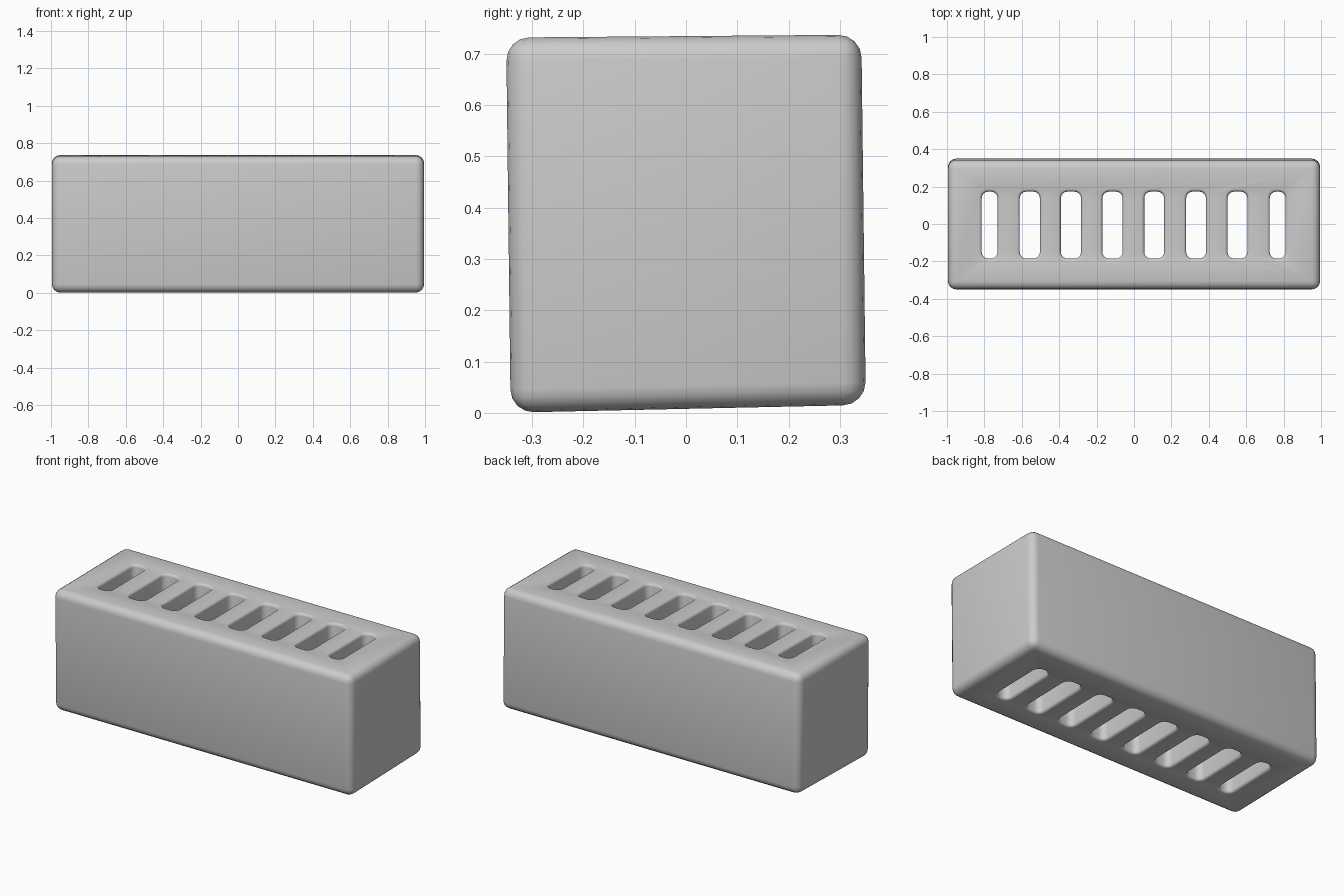
import bpy, bmesh

if "Cube" in bpy.data.objects:
    bpy.data.objects.remove(bpy.data.objects["Cube"])


def rounded_box(name, x0, x1, y0, y1, z0, z1, radius, vertical_only=False, segments=4):
    """Box from limits, with all edges or only the upright edges rounded."""
    bm = bmesh.new()
    bmesh.ops.create_cube(bm, size=1)
    for v in bm.verts:
        v.co.x = x1 if v.co.x > 0 else x0
        v.co.y = y1 if v.co.y > 0 else y0
        v.co.z = z1 if v.co.z > 0 else z0
    edges = [e for e in bm.edges if not vertical_only
             or abs(e.verts[0].co.z - e.verts[1].co.z) > 0.1]
    bmesh.ops.bevel(bm, geom=edges, offset=radius, segments=segments,
                    profile=0.5, affect='EDGES')
    mesh = bpy.data.meshes.new(name)
    bm.to_mesh(mesh)
    bm.free()
    obj = bpy.data.objects.new(name, mesh)
    bpy.context.collection.objects.link(obj)
    return obj


# Softly rounded block
block = rounded_box("slotted_block", -0.995, 0.995, -0.346, 0.346, 0.008, 0.734, 0.045)

# Slight lean and tilt of the moulded body
for v in block.data.vertices:
    x, y, z = v.co
    v.co.y = y - 0.012 * (z - 0.37)
    v.co.z = z + (0.022 * (1 - z / 0.734) + 0.008 * z / 0.734) * y

# Row of eight slots running straight through; the end ones are narrower
slots = [(-0.772, 0.085), (-0.557, 0.108), (-0.337, 0.108), (-0.115, 0.108),
         (0.108, 0.106), (0.332, 0.106), (0.553, 0.106), (0.768, 0.085)]
cutters = bpy.data.collections.new("cutters")
bpy.context.scene.collection.children.link(cutters)
for i, (x, width) in enumerate(slots):
    c = rounded_box(f"slot_cutter_{i + 1}", x - width / 2, x + width / 2,
                    -0.185, 0.173, -0.2, 0.95, 0.035, vertical_only=True)
    bpy.context.collection.objects.unlink(c)
    cutters.objects.link(c)
    c.hide_render = True
    c.hide_set(True)

cut = block.modifiers.new("slots", 'BOOLEAN')
cut.operand_type = 'COLLECTION'
cut.collection = cutters
cut.operation = 'DIFFERENCE'
cut.solver = 'EXACT'

# Soften the slot rims
rim = block.modifiers.new("soft_rims", 'BEVEL')
rim.width = 0.015
rim.segments = 3
rim.limit_method = 'ANGLE'
rim.angle_limit = 1.0

bpy.context.view_layer.objects.active = block
block.select_set(True)
for m in ("slots", "soft_rims"):
    bpy.ops.object.modifier_apply(modifier=m)
for c in list(cutters.objects):
    bpy.data.objects.remove(c)
bpy.data.collections.remove(cutters)
bpy.ops.object.shade_smooth_by_angle(angle=0.7)
